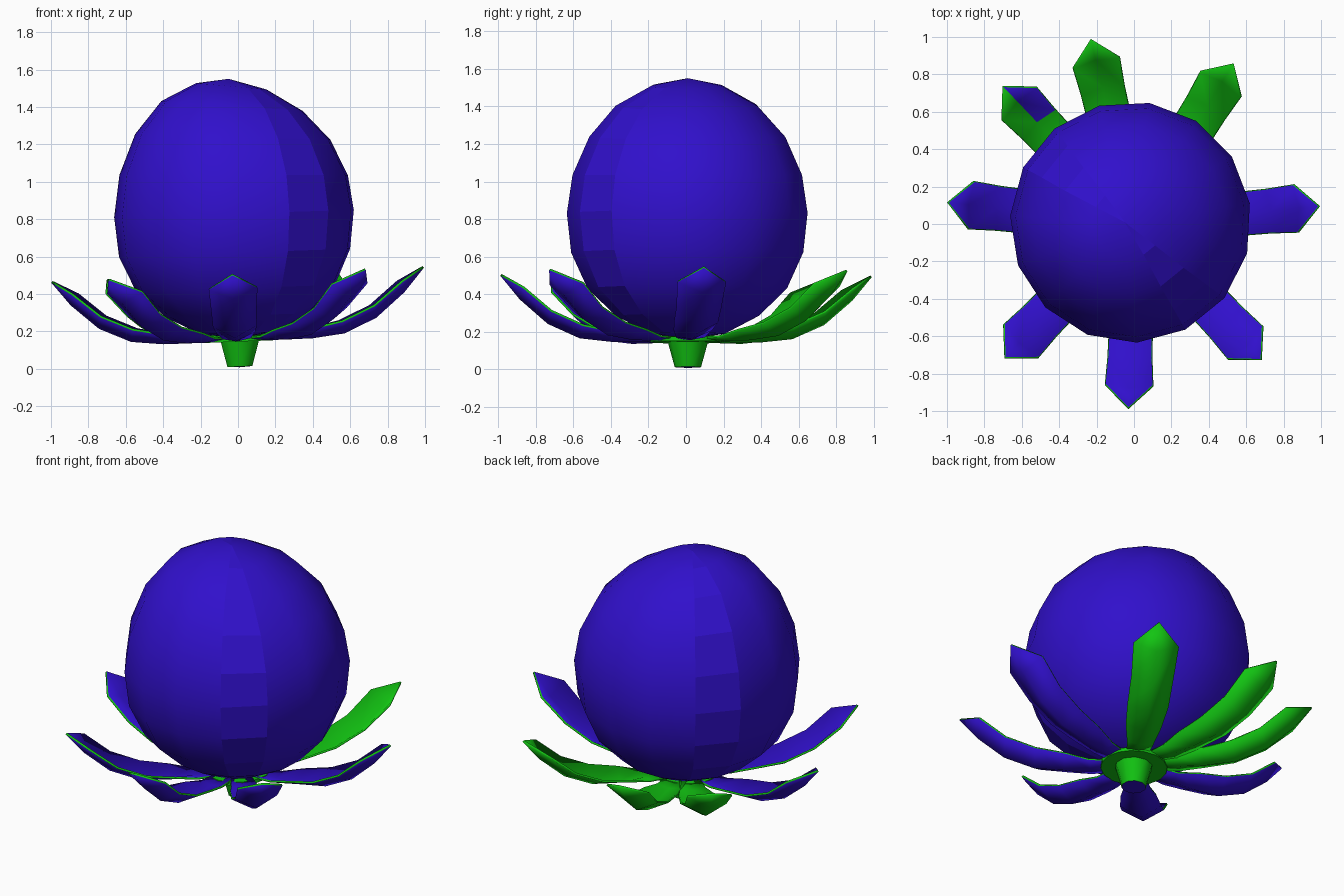
import bpy, bmesh, math
from mathutils import Vector

if "Cube" in bpy.data.objects:
    bpy.data.objects.remove(bpy.data.objects["Cube"])

SLOPE = 0.04  # calyx and stem lean slightly toward -x


def material(name, color):
    m = bpy.data.materials.new(name)
    m.diffuse_color = (*color, 1)
    m.use_nodes = True
    m.node_tree.nodes["Principled BSDF"].inputs["Base Color"].default_value = m.diffuse_color
    return m


BLUE = material("blue", (0.03, 0.005, 0.6))
GREEN = material("green", (0.006, 0.55, 0.006))


def finish(bm, name, mats):
    me = bpy.data.meshes.new(name)
    bm.to_mesh(me)
    bm.free()
    for m in mats:
        me.materials.append(m)
    ob = bpy.data.objects.new(name, me)
    bpy.context.collection.objects.link(ob)
    return ob


def lathe(name, rings, n, offset, mats, bottom, top, flat=(), smooth_angle=None):
    # each ring: z, radius, centre x, centre y, slope dz/dx
    bm = bmesh.new()
    loops = []
    for z, r, cx, cy, s in rings:
        loop = []
        for i in range(n):
            a = math.radians(offset) + math.tau * i / n
            dx = r * math.cos(a)
            loop.append(bm.verts.new((cx + dx, cy + r * math.sin(a), z + s * dx)))
        loops.append(loop)
    for a, b in zip(loops, loops[1:]):
        for i in range(n):
            j = (i + 1) % n
            f = bm.faces.new((a[i], a[j], b[j], b[i]))
            f.smooth = i not in flat
    lo, hi = bm.verts.new(bottom), bm.verts.new(top)
    for i in range(n):
        j = (i + 1) % n
        f = bm.faces.new((loops[0][j], loops[0][i], lo))
        g = bm.faces.new((loops[-1][i], loops[-1][j], hi))
        f.smooth = g.smooth = i not in flat
        if len(mats) > 1:
            f.material_index = 1
    ob = finish(bm, name, mats)
    if smooth_angle:
        bpy.ops.object.select_all(action='DESELECT')
        bpy.context.view_layer.objects.active = ob
        ob.select_set(True)
        bpy.ops.object.shade_smooth_by_angle(angle=math.radians(smooth_angle))
    return ob


# Round fruit, a little lopsided, with two flat-shaded columns
fruit_rings = [
    (0.19, 0.20, 0.0, 0.01, 0.03), (0.285, 0.385, 0.0, 0.01, 0.03),
    (0.43, 0.535, -0.01, 0.01, 0.035), (0.62, 0.622, -0.015, 0.01, 0.035),
    (0.83, 0.645, -0.018, 0.01, 0.03), (1.035, 0.615, -0.02, 0.01, 0.0),
    (1.24, 0.525, -0.025, 0.01, -0.03), (1.405, 0.38, -0.03, 0.005, -0.07),
    (1.51, 0.19, -0.035, 0.005, -0.09),
]
lathe("fruit", fruit_rings, 15, 9, [BLUE], (0, 0, 0.165), (-0.05, 0.01, 1.55), flat=(5, 12))

# Calyx disc and tapered stem
lathe("calyx_disc", [(0.145, 0.19, 0, 0, SLOPE), (0.168, 0.19, 0, 0, SLOPE)], 16, 0,
      [GREEN], (0, 0, 0.145), (0, 0, 0.168), smooth_angle=35)
lathe("stem", [(0.012, 0.07, 0.01, 0.01, SLOPE), (0.15, 0.108, 0.01, 0.01, SLOPE)], 10, 18,
      [GREEN, BLUE], (0.01, 0.01, 0.008), (0.01, 0.01, 0.15), smooth_angle=40)

# Sepal: radius, midline height, half width, edge lift
SEPAL = [(0.12, 0.160, 0.06, 0.005), (0.25, 0.152, 0.075, 0.015),
         (0.40, 0.153, 0.10, 0.045), (0.57, 0.172, 0.115, 0.06),
         (0.74, 0.248, 0.118, 0.06), (0.89, 0.378, 0.128, 0.055)]


def sepal(name, tip_x, tip_y, kind):
    d = Vector((tip_x, tip_y))
    scale = d.length / 0.995
    d.normalize()

    def point(r, side, z):
        x, y = d.x * r * scale - d.y * side, d.y * r * scale + d.x * side
        return bm.verts.new((x, y, z + SLOPE * x))

    bm = bmesh.new()
    rows = [(point(r - 0.02 * (lift > 0.02), -w, z + lift), point(r, 0, z),
             point(r - 0.02 * (lift > 0.02), w, z + lift)) for r, z, w, lift in SEPAL]
    tip = point(0.995, 0, 0.505)
    base = 1 if kind == "mixed" else 0
    for a, b in zip(rows, rows[1:]):
        for k in range(2):
            f = bm.faces.new((a[k], b[k], b[k + 1], a[k + 1]))
            f.material_index = base
            if b is rows[-1] and k == 0:
                f.material_index = 0
    for k in range(2):
        f = bm.faces.new((rows[-1][k], tip, rows[-1][k + 1]))
        f.material_index = base if k else 0
    for f in bm.faces:
        f.smooth = True
    ob = finish(bm, name, [GREEN] if kind == "green" else [BLUE, GREEN])
    mod = ob.modifiers.new("thickness", 'SOLIDIFY')
    mod.thickness = 0.012
    mod.offset = 0
    if kind != "green":
        mod.material_offset_rim = 1
    if kind == "mixed":
        mod.material_offset = 1


# Eight sepals around the base
for name, x, y, kind in [
        ("sepal_right", 0.99, 0.095, "blue"), ("sepal_back_right", 0.53, 0.855, "green"),
        ("sepal_back", -0.23, 0.985, "green"), ("sepal_back_left", -0.70, 0.735, "mixed"),
        ("sepal_left", -0.995, 0.115, "blue"), ("sepal_front_left", -0.69, -0.715, "blue"),
        ("sepal_front", -0.03, -0.985, "blue"), ("sepal_front_right", 0.68, -0.725, "blue")]:
    sepal(name, x, y, kind)
